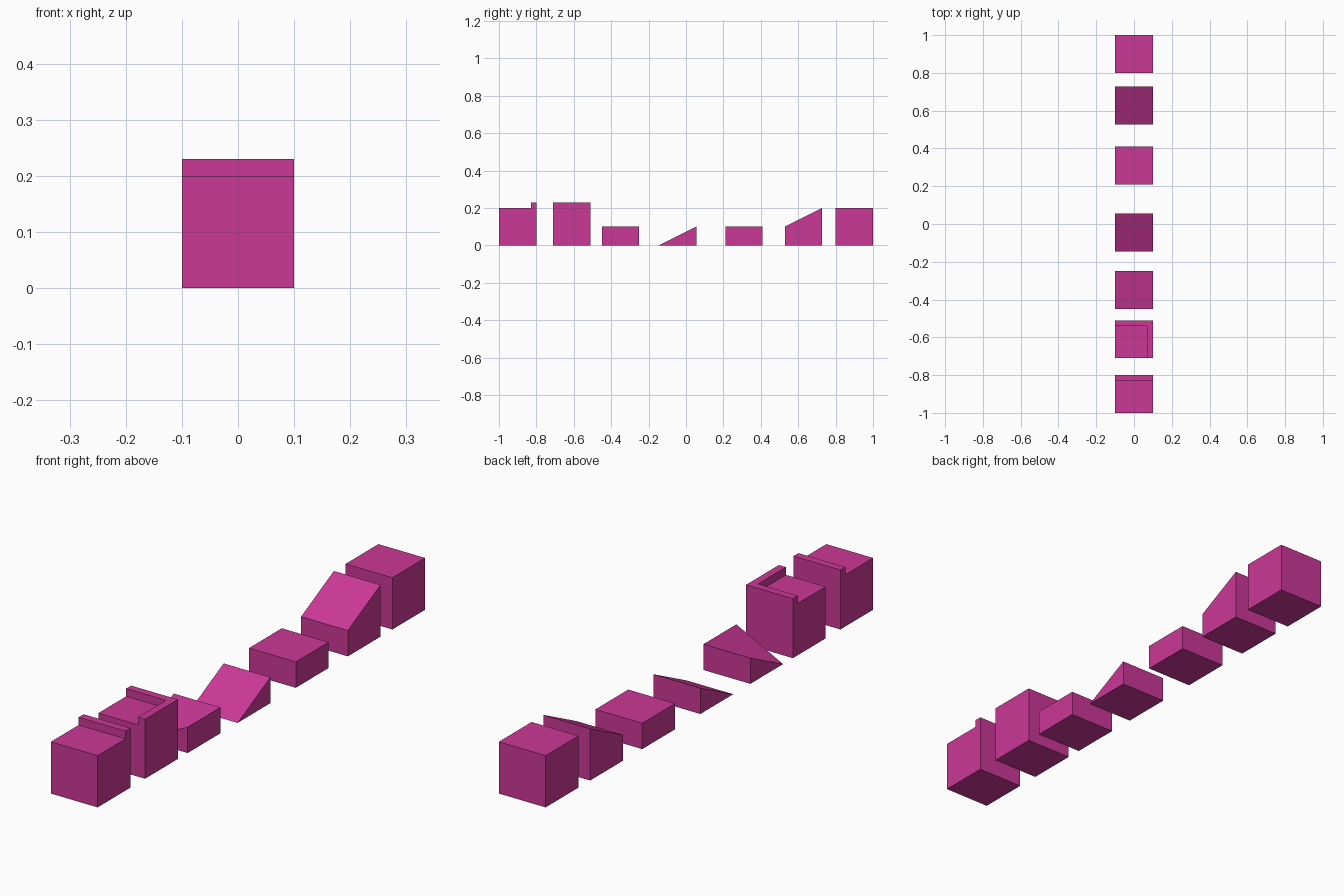
import bpy, bmesh

if "Cube" in bpy.data.objects:
    bpy.data.objects.remove(bpy.data.objects["Cube"])

S = 0.1      # half width of a tile
WALL = 0.03  # curb thickness and height

mat = bpy.data.materials.new("magenta")
mat.diffuse_color = (0.6, 0.04, 0.31, 1)
mat.use_nodes = True
mat.node_tree.nodes["Principled BSDF"].inputs["Base Color"].default_value = mat.diffuse_color


def tile(name, y, heights, back_curb=False, right_curb=False):
    """Square block; heights = front left, front right, back right, back left."""
    corners = [(-S, -S), (S, -S), (S, S), (-S, S)]
    bm = bmesh.new()
    low = [bm.verts.new((cx, cy, 0)) for cx, cy in corners]
    top = [bm.verts.new((cx, cy, h)) if h > 0 else v
           for (cx, cy), h, v in zip(corners, heights, low)]
    bm.faces.new(low[::-1])
    bm.faces.new(top)
    for i in range(4):
        j = (i + 1) % 4
        ring = list(dict.fromkeys([low[i], low[j], top[j], top[i]]))
        if len(ring) > 2:
            bm.faces.new(ring)

    # Raised curbs along the back and right edges
    edge = S - WALL
    cuts = []
    if back_curb:
        cuts.append(((0, edge, 0), (0, 1, 0)))
    if right_curb:
        cuts.append(((edge, 0, 0), (1, 0, 0)))
    for co, no in cuts:
        bmesh.ops.bisect_plane(bm, geom=bm.verts[:] + bm.edges[:] + bm.faces[:],
                               plane_co=co, plane_no=no)
    if cuts:
        bm.normal_update()
        rim = []
        for f in bm.faces:
            c = f.calc_center_median()
            if f.normal.z > 0.9 and ((back_curb and c.y > edge) or (right_curb and c.x > edge)):
                rim.append(f)
        out = bmesh.ops.extrude_face_region(bm, geom=rim)["geom"]
        bmesh.ops.translate(bm, vec=(0, 0, WALL),
                            verts=[v for v in out if isinstance(v, bmesh.types.BMVert)])
        bmesh.ops.dissolve_limit(bm, angle_limit=0.01, verts=bm.verts[:], edges=bm.edges[:])
    bmesh.ops.recalc_face_normals(bm, faces=bm.faces[:])

    mesh = bpy.data.meshes.new(name)
    bm.to_mesh(mesh)
    bm.free()
    mesh.materials.append(mat)
    ob = bpy.data.objects.new(name, mesh)
    ob.location.y = y
    bpy.context.collection.objects.link(ob)


# Tiles in a row from front to back
tile("edge_curb_tile", -0.9, (0.2,) * 4, back_curb=True)
tile("corner_curb_tile", -0.61, (0.2,) * 4, back_curb=True, right_curb=True)
tile("corner_ramp_tile", -0.35, (0, 0.1, 0.1, 0.1))
tile("low_ramp_tile", -0.045, (0, 0, 0.1, 0.1))
tile("half_height_tile", 0.31, (0.1,) * 4)
tile("high_ramp_tile", 0.628, (0.1, 0.1, 0.2, 0.2))
tile("full_height_tile", 0.9, (0.2,) * 4)
